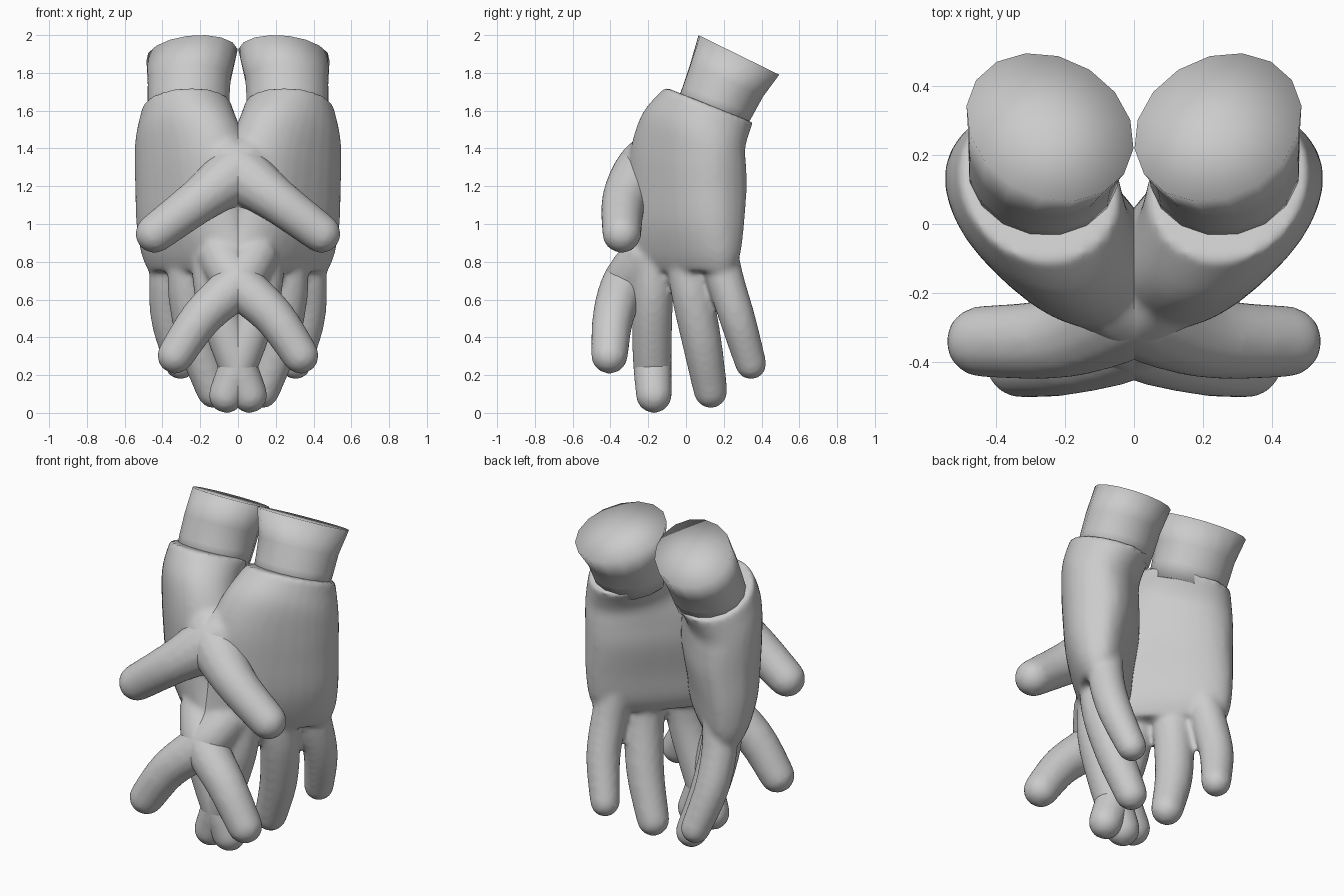
import bpy, bmesh
from math import sin, cos, pi, sqrt
from mathutils import Vector

if "Cube" in bpy.data.objects:
    bpy.data.objects.remove(bpy.data.objects["Cube"])


def spline(keys, steps=4):
    """Catmull-Rom samples through keys (each key is a list of numbers)."""
    out = []
    for i in range(len(keys) - 1):
        quad = (keys[max(i - 1, 0)], keys[i], keys[i + 1], keys[min(i + 2, len(keys) - 1)])
        for s in range(steps):
            t = s / steps
            out.append([0.5 * (2 * b + (c - a) * t + (2 * a - 5 * b + 4 * c - d) * t * t
                               + (3 * b - a - 3 * c + d) * t ** 3)
                        for a, b, c, d in zip(*quad)])
    return out + [list(keys[-1])]


def loft(bm, rings):
    """Skin a list of equal-length point rings; return the two end caps."""
    vs = [[bm.verts.new(p) for p in r] for r in rings]
    n = len(vs[0])
    for a, b in zip(vs, vs[1:]):
        for i in range(n):
            j = (i + 1) % n
            bm.faces.new((a[i], a[j], b[j], b[i]))
    return bm.faces.new(vs[0][::-1]), bm.faces.new(vs[-1])


def slab(x, y, z, wide, outer, inner, tilt, power=1.0, squash=1.0, n=32):
    """Oval section turned 45 degrees; tilt = drop in z per unit y."""
    pts = []
    for k in range(n):
        t = 2 * pi * (k + 0.5) / n
        c, s = cos(t), sin(t)
        v = wide * abs(c) ** power * (1 if c > 0 else -1)
        u = abs(s) ** power * (inner if s > 0 else -outer)
        px, py = (v - u) / sqrt(2), squash * (v + u) / sqrt(2)
        pts.append(Vector((x + px, y + py, z - tilt * py)))
    return pts


def finger(bm, path, radii, n=14):
    """Round tube through the path points with a domed tip."""
    keys = spline([(*p, r) for p, r in zip(path, radii)])
    pts = [Vector(k[:3]) for k in keys]
    rad = [k[3] for k in keys]
    end, r, d = pts[-1], rad[-1], (pts[-1] - pts[-2]).normalized()
    for ang in (0.35, 0.7, 1.05, 1.35):
        pts.append(end + d * r * sin(ang))
        rad.append(r * cos(ang))
    rings = []
    for i, p in enumerate(pts):
        t = (pts[min(i + 1, len(pts) - 1)] - pts[max(i - 1, 0)]).normalized()
        e = t.cross(Vector((0, 1, 0))).normalized()
        f = t.cross(e)
        rings.append([p + rad[i] * (e * cos(2 * pi * k / n) + f * sin(2 * pi * k / n))
                      for k in range(n)])
    loft(bm, rings)


def make(name, bm, blend=False):
    bmesh.ops.recalc_face_normals(bm, faces=bm.faces)
    me = bpy.data.meshes.new(name)
    bm.to_mesh(me)
    bm.free()
    me.shade_smooth()
    ob = bpy.data.objects.new(name, me)
    bpy.context.collection.objects.link(ob)
    if blend:
        m = ob.modifiers.new("fuse", 'REMESH')
        m.mode = 'VOXEL'
        m.voxel_size = 0.016
        m.use_smooth_shade = True
        m = ob.modifiers.new("soften", 'SMOOTH')
        m.factor = 0.5
        m.iterations = 9
    m = ob.modifiers.new("other_side", 'MIRROR')
    m.use_mirror_merge = False


# hand: palm, thumb and four fingers fused into one skin
bm = bmesh.new()
palm = [
    (0.20, -0.02, 0.75, 0.36, 0.12, 0.10, 0.0, 0.85),
    (0.20, -0.01, 0.84, 0.385, 0.17, 0.13, 0.0, 0.8),
    (0.215, 0.01, 1.00, 0.375, 0.215, 0.15, 0.0, 0.8),
    (0.22, 0.02, 1.20, 0.365, 0.235, 0.18, 0.05, 0.82),
    (0.233, 0.023, 1.36, 0.355, 0.235, 0.19, 0.15, 0.86),
    (0.265, 0.05, 1.50, 0.31, 0.225, 0.20, 0.35, 0.95),
    (0.27, 0.125, 1.63, 0.245, 0.225, 0.215, 0.4, 1.0),
]
loft(bm, [slab(*k) for k in spline(palm)])
# thumb and index cross over to the other side of the centre plane
finger(bm, [(0.13, -0.11, 1.40), (0.0, -0.22, 1.28), (-0.2, -0.325, 1.13), (-0.44, -0.34, 0.95)],
       [0.13, 0.16, 0.122, 0.105])
finger(bm, [(0.11, -0.20, 0.86), (0.0, -0.32, 0.69), (-0.19, -0.385, 0.51), (-0.33, -0.405, 0.305)],
       [0.12, 0.125, 0.111, 0.099])
# middle, ring and little fingers
finger(bm, [(0.14, -0.15, 0.88), (0.12, -0.175, 0.62), (0.03, -0.18, 0.33), (-0.06, -0.17, 0.095)],
       [0.11, 0.11, 0.106, 0.097])
finger(bm, [(0.25, 0.00, 0.88), (0.26, 0.03, 0.65), (0.215, 0.085, 0.37), (0.13, 0.13, 0.115)],
       [0.11, 0.113, 0.106, 0.091])
finger(bm, [(0.35, 0.17, 0.88), (0.372, 0.21, 0.70), (0.365, 0.275, 0.49), (0.305, 0.343, 0.26)],
       [0.10, 0.10, 0.096, 0.084])
make("hands", bm, blend=True)

# wrist stub rising from the hand, cut off at a slant, rim shaded softly
bm = bmesh.new()
caps = loft(bm, [slab(*k, n=16) for k in (
    (0.262, 0.13, 1.57, 0.22, 0.21, 0.21, 0.4, 1, 0.85),
    (0.262, 0.17, 1.655, 0.225, 0.215, 0.215, 0.4, 1, 0.86),
    (0.258, 0.215, 1.76, 0.23, 0.215, 0.215, 0.44, 1, 0.88),
    (0.243, 0.28, 1.895, 0.265, 0.218, 0.218, 0.49, 1, 0.885),
)])
bmesh.ops.poke(bm, faces=[caps[1]])
make("wrists", bm)
